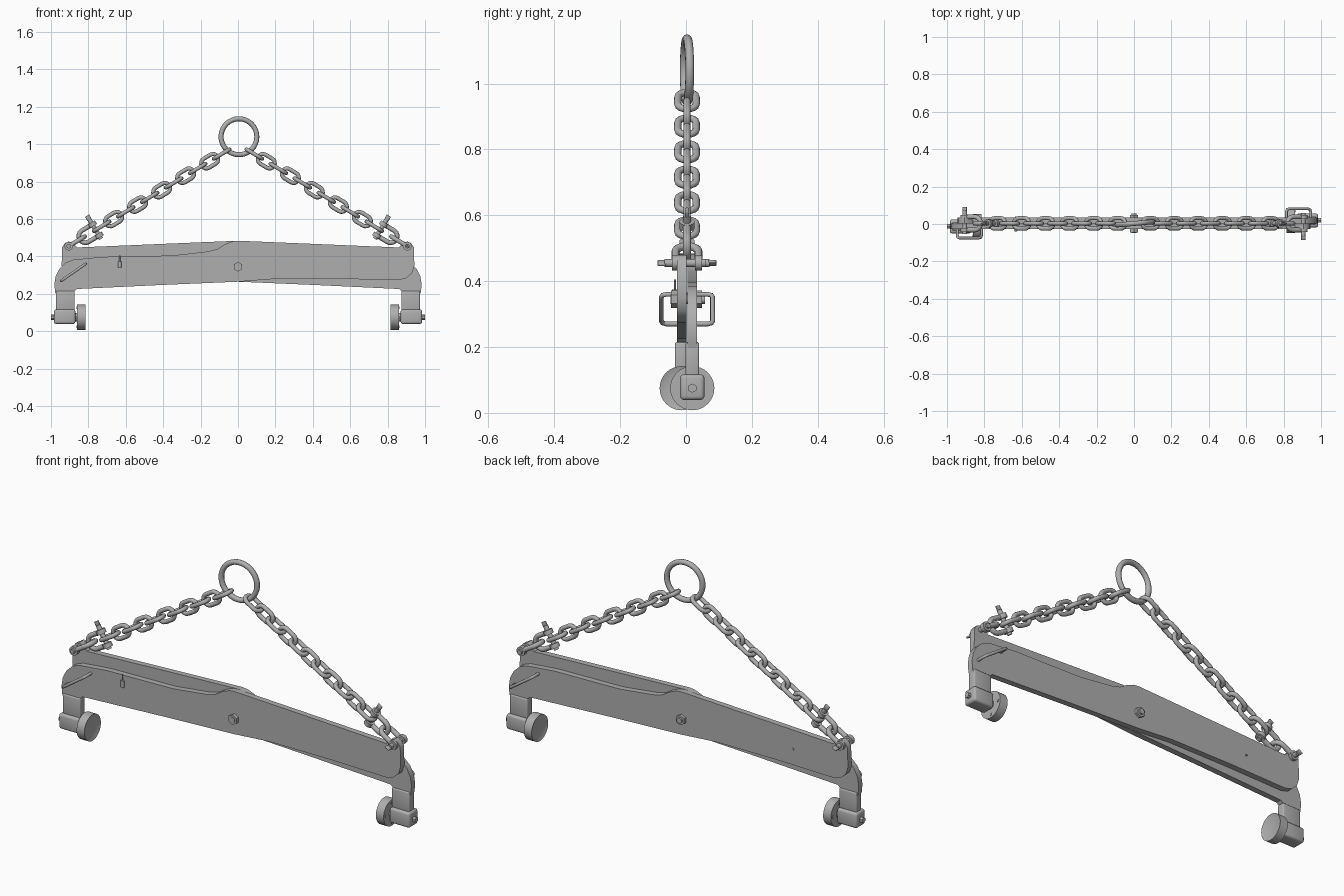
import bpy, bmesh
from math import pi, cos, sin, radians
from mathutils import Matrix, Vector

cube = bpy.data.objects.get("Cube")
if cube:
    bpy.data.objects.remove(cube, do_unlink=True)

steel = bpy.data.materials.new("steel_grey")
steel.use_nodes = True
steel.diffuse_color = (0.43, 0.43, 0.43, 1)
steel.node_tree.nodes["Principled BSDF"].inputs["Base Color"].default_value = (0.43, 0.43, 0.43, 1)

MID = 0.003            # depth of the plane where the two arms touch
PLATE = MID - 0.016    # centre depth of the front arm
half = []              # parts that are repeated, turned half round


def add(name, mesh, repeat=True):
    ob = bpy.data.objects.new(name, mesh)
    bpy.context.collection.objects.link(ob)
    if not mesh.materials:
        mesh.materials.append(steel)
    if repeat:
        half.append(ob)
    return ob


def from_bm(name, bm, repeat=True, smooth=False):
    bmesh.ops.recalc_face_normals(bm, faces=bm.faces)
    mesh = bpy.data.meshes.new(name)
    bm.to_mesh(mesh)
    bm.free()
    if smooth:
        mesh.shade_smooth()
        mesh.set_sharp_from_angle(angle=radians(35))
    return add(name, mesh, repeat)


def box(name, centre, size, bevel=0.0, matrix=None):
    bm = bmesh.new()
    bmesh.ops.create_cube(bm, size=1)
    bmesh.ops.scale(bm, vec=size, verts=bm.verts)
    if bevel:
        bmesh.ops.bevel(bm, geom=bm.edges[:], offset=bevel, segments=3, profile=0.5, affect='EDGES')
    bmesh.ops.transform(bm, matrix=matrix or Matrix.Translation(centre), verts=bm.verts)
    return from_bm(name, bm, smooth=bevel > 0)


def rod(name, a, b, radius, sides=24, repeat=True):
    a, b = Vector(a), Vector(b)
    bm = bmesh.new()
    bmesh.ops.create_cone(bm, cap_ends=True, segments=sides, radius1=radius, radius2=radius, depth=(b - a).length)
    turn = (b - a).to_track_quat('Z', 'Y').to_matrix().to_4x4()
    bmesh.ops.transform(bm, matrix=Matrix.Translation((a + b) / 2) @ turn, verts=bm.verts)
    return from_bm(name, bm, repeat, smooth=sides > 8)


def tube_mesh(name, points, radius, closed=False):
    curve = bpy.data.curves.new(name, 'CURVE')
    curve.dimensions = '3D'
    curve.bevel_depth = radius
    curve.bevel_resolution = 3
    curve.use_fill_caps = True
    spline = curve.splines.new('POLY')
    spline.points.add(len(points) - 1)
    for p, co in zip(spline.points, points):
        p.co = (*co, 1)
    spline.use_cyclic_u = closed
    temp = bpy.data.objects.new(name, curve)
    mesh = bpy.data.meshes.new_from_object(temp)
    bpy.data.objects.remove(temp)
    mesh.materials.clear()
    mesh.materials.append(steel)
    mesh.shade_smooth()
    mesh.set_sharp_from_angle(angle=radians(50))
    return mesh


def arc(cx, cy, r, start, end, steps=12):
    return [(cx + r * cos(start + (end - start) * i / steps),
             cy + r * sin(start + (end - start) * i / steps), 0) for i in range(steps + 1)]


# Lever arm: one flat plate with a jaw at one end and a rounded tail at the other
outline = [(-.97, .10), (-.875, .10), (-.875, .215), (-.862, .226), (-.4, .248), (0, .265),
           (.2, .28), (.55, .28), (.86, .274), (.9, .284), (.93, .31), (.943, .35), (.94, .45),
           (.925, .472), (.905, .48), (.885, .474), (.86, .448), (0, .484), (-.03, .481),
           (-.07, .465), (-.11, .44), (-.16, .427), (-.35, .405), (-.6, .4), (-.72, .398),
           (-.88, .383), (-.92, .368), (-.955, .335), (-.975, .295), (-.982, .25),
           (-.978, .21), (-.97, .19)]
bm = bmesh.new()
face = bm.faces.new([bm.verts.new((x, MID - 0.031, z)) for x, z in outline])
ext = bmesh.ops.extrude_face_region(bm, geom=[face])
bmesh.ops.translate(bm, vec=(0, 0.03, 0), verts=[v for v in ext["geom"] if isinstance(v, bmesh.types.BMVert)])
from_bm("lever_arm", bm, smooth=True)

# Jaw neck, block, screw and gripping pad
box("jaw_neck", (-.923, PLATE, .16), (.1, .042, .11), .006)
box("jaw_block", (-.927, PLATE, .078), (.115, .074, .078), .012)
rod("jaw_bolt", (-1, PLATE, .075), (-.98, PLATE, .075), .014, 6)
rod("pad_stem", (-.88, PLATE, .075), (-.855, PLATE, .075), .022)
bm = bmesh.new()
bmesh.ops.create_cone(bm, cap_ends=True, segments=40, radius1=.067, radius2=.067, depth=.044)
cap = max(bm.faces, key=lambda f: f.calc_center_median().z)
bmesh.ops.inset_region(bm, faces=[cap], thickness=.016)
bmesh.ops.translate(bm, vec=(0, 0, -.006), verts=cap.verts)
bmesh.ops.transform(bm, matrix=Matrix.Translation((-.838, PLATE, .075)) @ Matrix.Rotation(pi / 2, 4, 'Y'), verts=bm.verts)
from_bm("grip_pad", bm, smooth=True)
for i in range(4):
    y, z = PLATE + .05 * cos(i * pi / 2), .075 + .05 * sin(i * pi / 2)
    rod("pad_screw", (-.863, y, z), (-.858, y, z), .007, 12)

# Slanted grab handle on the jaw end
y0, y1 = PLATE - .005, MID - .078
a, b = Vector((-.945, 0, .27)), Vector((-.815, 0, .36))
path = [(a, y0), (a, y1 + .015), (a.lerp(b, .03), y1 + .004), (a.lerp(b, .1), y1),
        (a.lerp(b, .9), y1), (a.lerp(b, .97), y1 + .004), (b, y1 + .015), (b, y0)]
add("grab_handle", tube_mesh("grab_handle", [(p.x, y, p.z) for p, y in path], .0075))

# Frame that follows the sling from the arm tail up to the ring
tail = Vector((-.905, MID, .455))
ring_end = Vector((-.055, MID, .967))
along = (ring_end - tail).normalized()
across = Vector((0, 1, 0))
normal = along.cross(across)


def frame(origin, x, y):
    m = Matrix((x, y, x.cross(y))).transposed().to_4x4()
    m.translation = origin
    return m


# Two interlocked shackles, each with eyes and a tabbed pin
bow = [(0, -.035, 0)] + arc(.064, 0, .035, -pi / 2, pi / 2) + [(0, .035, 0)]
bow_mesh = tube_mesh("shackle_bow", bow, .0125)
pin_two = tail + along * .168
for name, spot, x, y in (("lower", tail, along, across), ("upper", pin_two, -along, normal)):
    add(name + "_shackle_bow", bow_mesh).matrix_world = frame(spot, x, y)
    for s in (-1, 1):
        rod(name + "_shackle_eye", spot + y * s * .024, spot + y * s * .046, .023)
    rod(name + "_shackle_pin", spot - y * .056, spot + y * .068, .012)
    box(name + "_pin_tab", None, (.026, .024, .009), .003, frame(spot + y * .077, x, y))

# Chain of links turned alternately
link = arc(.0205, 0, .028, -pi / 2, pi / 2, 8) + arc(-.0205, 0, .028, pi / 2, 3 * pi / 2, 8)
link_mesh = tube_mesh("chain_link", link, .011, True)
COUNT = 11
span = ring_end - pin_two
for i in range(COUNT):
    spot = pin_two + span * ((i + .5) / COUNT)
    add("chain_link", link_mesh).matrix_world = frame(spot, along, across if i % 2 == 0 else normal)

# Repeat the whole half, turned about the vertical middle line
turn = Matrix.Translation((0, 2 * MID, 0)) @ Matrix.Rotation(pi, 4, 'Z')
bpy.context.view_layer.update()
for ob in half:
    twin = add("left_" + ob.name.split(".")[0], ob.data, False)
    twin.matrix_world = turn @ ob.matrix_world
    ob.name = "right_" + ob.name.split(".")[0]

# Lifting ring
ring = add("lifting_ring", tube_mesh("lifting_ring", arc(0, 0, .096, 0, 2 * pi, 48)[:-1], .0135, True), False)
ring.matrix_world = (Matrix.Translation((.005, MID, 1.04)) @ Matrix.Rotation(radians(5), 4, 'Z')
                     @ Matrix.Rotation(pi / 2, 4, 'X'))

# Pivot bolt through both arms
rod("pivot_head", (0, MID - .048, .345), (0, MID - .03, .345), .026, 6, False)
rod("pivot_nut", (0, MID + .03, .345), (0, MID + .046, .345), .026, 6, False)
rod("pivot_shaft", (0, MID - .05, .345), (0, MID + .054, .345), .014, 24, False)

# Small safety catch hanging on the front arm
front = MID - .036
rod("catch_pin", (-.632, front, .36), (-.632, MID + .036, .36), .005, 12, False)
rod("catch_body", (-.632, front, .34), (-.632, front, .374), .009, 12, False)
rod("catch_stem", (-.632, front, .374), (-.632, front, .405), .003, 8, False)
